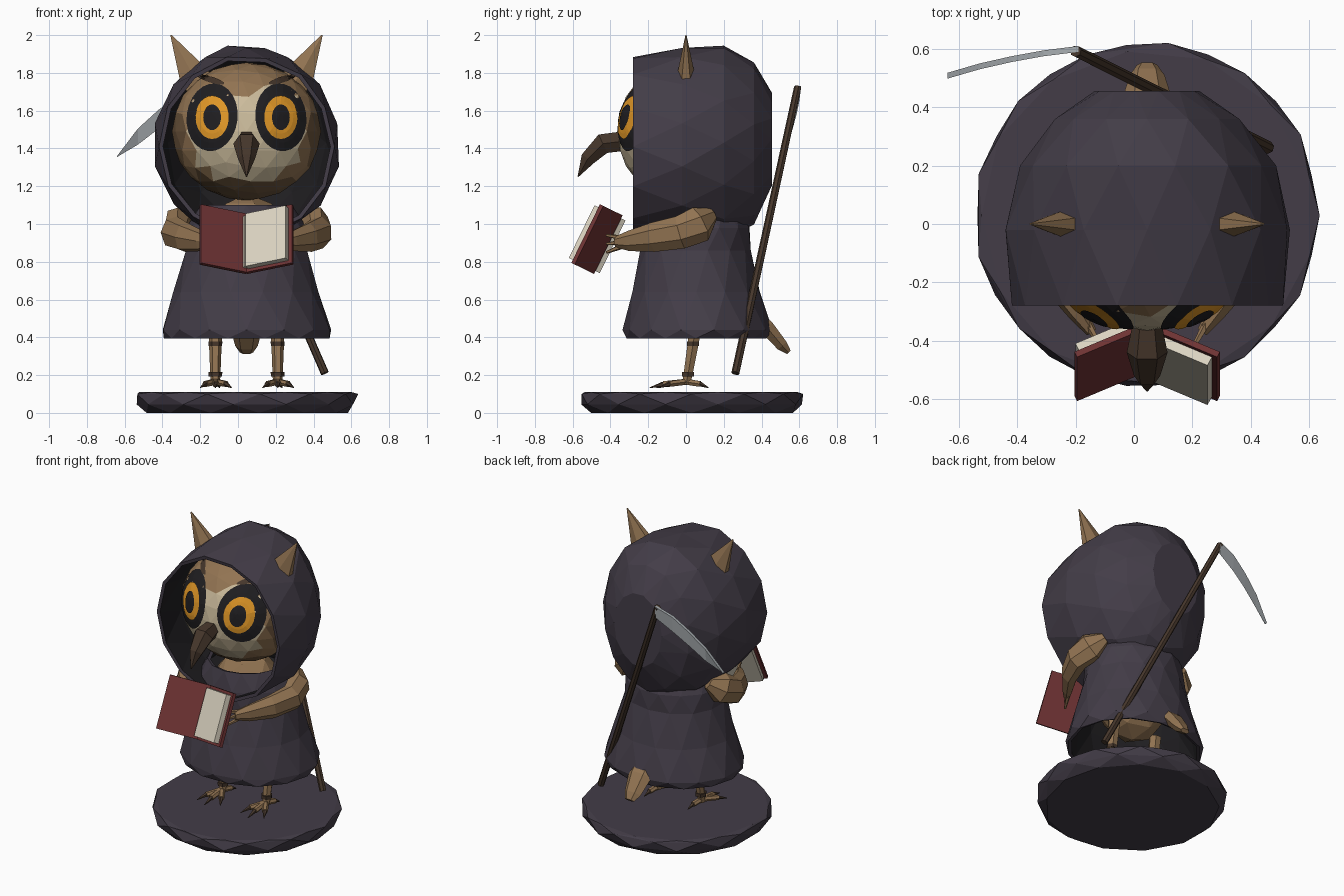
import bpy, bmesh, math, random
from mathutils import Vector, Matrix
from mathutils.bvhtree import BVHTree

random.seed(4)
if "Cube" in bpy.data.objects:
    bpy.data.objects.remove(bpy.data.objects["Cube"])

C = 0.045  # x of the figure's centre line
X, Y, Z = Vector((1, 0, 0)), Vector((0, 1, 0)), Vector((0, 0, 1))


def material(name, r, g, b):
    m = bpy.data.materials.new(name)
    m.use_nodes = True
    m.diffuse_color = (r, g, b, 1)
    m.node_tree.nodes["Principled BSDF"].inputs["Base Color"].default_value = (r, g, b, 1)
    return m


cloth = material("purple grey cloth", .056, .046, .064)
black = material("black", .014, .013, .015)
tan = material("tan feather", .29, .175, .085)
brown = material("mid brown feather", .15, .09, .045)
dark = material("dark brown", .06, .037, .024)
cream = material("cream feather", .6, .5, .33)
orange = material("orange eye", .75, .31, .02)
red = material("red cover", .16, .033, .034)
paper = material("paper", .72, .66, .54)
metal = material("grey metal", .4, .43, .45)


def finish(name, bm, *mats):
    bmesh.ops.recalc_face_normals(bm, faces=bm.faces[:])
    mesh = bpy.data.meshes.new(name)
    bm.to_mesh(mesh)
    bm.free()
    for m in mats:
        mesh.materials.append(m)
    ob = bpy.data.objects.new(name, mesh)
    bpy.context.collection.objects.link(ob)
    return ob


def tube(name, stops, sides, mats, axis=None, caps=(True, True), jitter=0.0):
    """Skin elliptical rings, each given as (centre, side radius, other radius)."""
    bm = bmesh.new()
    centres = [Vector(s[0]) for s in stops]
    rings = []
    for i, (c, ra, rb) in enumerate(stops):
        t = axis or (centres[min(i + 1, len(stops) - 1)] - centres[max(i - 1, 0)]).normalized()
        side = X if abs(t.z) > .9 else t.cross(Z).normalized()
        side = (side - t * side.dot(t)).normalized()
        up = side.cross(t)
        ring = []
        for k in range(sides):
            a = math.tau * (k + .5 * (i % 2) * (jitter > 0)) / sides
            f = 1 + random.uniform(-jitter, jitter)
            ring.append(bm.verts.new(centres[i] + (side * ra * math.cos(a) + up * rb * math.sin(a)) * f))
        rings.append(ring)
    for a, b in zip(rings, rings[1:]):
        odd = rings.index(a) % 2
        for k in range(sides):
            n = (k + 1) % sides
            if not jitter:
                bm.faces.new((a[k], a[n], b[n], b[k]))
            elif odd:
                bm.faces.new((a[k], b[n], b[k]))
                bm.faces.new((a[k], a[n], b[n]))
            else:
                bm.faces.new((a[k], a[n], b[k]))
                bm.faces.new((a[n], b[n], b[k]))
    for ring, cap in ((rings[0], caps[0]), (rings[-1], caps[1])):
        if cap:
            bm.faces.new(ring)
    return finish(name, bm, *mats)


def lined(ob):
    """Give a cloth shell thickness, with the second material inside."""
    mod = ob.modifiers.new("lining", "SOLIDIFY")
    mod.thickness, mod.offset, mod.material_offset = .022, -1, 1


# Round base
tube("base", [((C, .03, z), r, r) for z, r in ((0, .54), (.045, .585), (.1, .59), (.11, .57))],
     13, [cloth], Z, jitter=.01)

# Robe skirt and hood
lined(tube("robe", [((C, y, z), rx, ry) for y, z, rx, ry in (
    (.055, .395, .44, .38), (.06, .44, .455, .395), (.055, .64, .385, .345),
    (.05, .86, .33, .295), (.05, .98, .32, .29), (.04, 1.1, .25, .25))],
    14, [cloth, black], Z, (False, False), .012))
lined(tube("hood", [((C, y, (lo + hi) / 2), rx, (hi - lo) / 2) for y, rx, lo, hi in (
    (-.28, .46, .93, 1.89), (-.02, .495, .91, 1.93), (.2, .44, .91, 1.95),
    (.36, .32, 1.0, 1.86), (.455, .18, 1.2, 1.7))],
    14, [cloth, black], Y, (False, True), .015))

# Body inside the robe
bm = bmesh.new()
bmesh.ops.create_icosphere(bm, subdivisions=2, radius=1,
                           matrix=Matrix.Translation((C, .04, .82)) @ Matrix.Diagonal((.25, .24, .34, 1)))
finish("body", bm, tan)

# Head, coloured by face region
bm = bmesh.new()
bmesh.ops.create_icosphere(bm, subdivisions=3, radius=1,
                           matrix=Matrix.Translation((C, -.02, 1.49)) @ Matrix.Diagonal((.395, .345, .365, 1)))
for f in bm.faces:
    p = f.calc_center_median()
    dx, dz = abs(p.x - C), p.z - 1.49
    if p.y < 0 and (dx / .31) ** 2 + (dz / .27) ** 2 < 1 and not (dz > .13 and dx < (dz - .08) * .6):
        f.material_index = 2
    elif dz < -.24 or (dz < .1 and dx > .34):
        f.material_index = 1
bm.normal_update()
head_tree = BVHTree.FromBMesh(bm)
finish("head", bm, tan, brown, cream)


def face_patch(name, cx, cz, rx, rz, lift, mat, turn=0.0):
    """Thin ellipse laid onto the front of the head."""
    bm = bmesh.new()
    n, rows = 24, []
    for j in range(1, 5):
        row = []
        for k in range(n):
            a = math.tau * k / n
            u, w = rx * j / 4 * math.cos(a), rz * j / 4 * math.sin(a)
            x = cx + u * math.cos(turn) - w * math.sin(turn)
            z = cz + u * math.sin(turn) + w * math.cos(turn)
            hit = head_tree.ray_cast(Vector((x, -2, z)), Y)[0]
            row.append(bm.verts.new((x, (hit.y if hit else -.1) - lift, z)))
        rows.append(row)
    bm.faces.new(rows[0])
    for a, b in zip(rows, rows[1:]):
        for k in range(n):
            m = (k + 1) % n
            bm.faces.new((a[k], a[m], b[m], b[k]))
    ob = finish(name, bm, mat)
    if ob.data.polygons[0].normal.y > 0:
        ob.data.flip_normals()


# Paired parts
for s, tag in ((-1, "right"), (1, "left")):
    def at(dx, y, z):
        return Vector((C + s * dx, y, z))

    ex = C + s * .182
    face_patch(tag + "_eye_patch", ex, 1.565, .135, .18, .006, black, s * .12)
    face_patch(tag + "_iris", ex, 1.565, .088, .115, .012, orange)
    face_patch(tag + "_pupil", ex, 1.565, .047, .068, .018, black)
    face_patch(tag + "_brow", C + s * .19, 1.765, .075, .016, .008, dark, s * .3)

    tube(tag + "_ear", [(at(.2, .0, 1.68), .05, .1), (at(.29, 0, 1.8), .045, .085),
                        (at(.4, 0, 2.0), .003, .004)], 6, [tan])

    tube(tag + "_wing", [(at(.31, .14, 1.05), .03, .04), (at(.36, .07, 1.0), .075, .1),
                         (at(.385, -.03, .955), .07, .09), (at(.33, -.17, .93), .055, .08),
                         (at(.24, -.3, .91), .035, .055), (at(.19, -.37, .905), .02, .03)], 7, [tan])
    for k in (-1, 0, 1):
        tube(tag + "_finger", [(at(.21, -.33, .905 + k * .02), .015, .015),
                               (at(.16, -.42, .895 + k * .045), .008, .008)], 5, [tan])

    # Legs and feet
    tube(tag + "_leg", [(at(.165, .06, .55), .04, .04), (at(.165, .04, .38), .034, .034),
                        (at(.165, .01, .2), .027, .027), (at(.165, .0, .15), .024, .024)], 6, [tan])
    for z in (.365, .205):
        y = .04 - (.38 - z) * .17
        tube(tag + "_leg_band", [(at(.165, y, z - .012), .036, .036),
                                 (at(.165, y, z + .012), .037, .037)], 6, [dark], Z)
    for dx, dy in ((-.07, -.13), (.0, -.16), (.075, -.12), (.02, .1)):
        root = at(.165, 0, .165)
        mid, tip = root + Vector((dx * .75, dy * .75, -.012)), root + Vector((dx * 1.15, dy * 1.2, -.032))
        tube(tag + "_toe", [(root, .02, .018), (mid, .019, .017)], 6, [tan])
        tube(tag + "_claw", [(mid, .015, .014), (tip, .002, .002)], 5, [dark])

# Beak and tail
tube("beak", [((C, -.32, 1.44), .045, .06), ((C, -.44, 1.425), .07, .062),
              ((C, -.52, 1.345), .045, .045), ((C, -.572, 1.25), .003, .003)], 6, [dark])
tube("tail", [((C, .26, .62), .06, .03), ((C, .43, .45), .085, .045),
              ((C, .51, .355), .06, .035), ((C, .545, .32), .035, .015)], 6, [tan])

# Scythe
tube("staff", [((.46, .262, .21), .022, .022), ((.13, .427, .965), .021, .021),
               ((-.2, .592, 1.725), .02, .02)], 7, [dark])
bm = bmesh.new()
rows = []
for x, y, top, low in ((-.19, .6, 1.73, 1.65), (-.31, .585, 1.685, 1.58), (-.42, .565, 1.605, 1.505),
                       (-.53, .54, 1.505, 1.42), (-.64, .508, 1.36, 1.355)):
    rows.append([bm.verts.new((x, y + .01, top)), bm.verts.new((x, y, low)), bm.verts.new((x, y - .01, top))])
for a, b in zip(rows, rows[1:]):
    for k in range(3):
        m = (k + 1) % 3
        bm.faces.new((a[k], a[m], b[m], b[k]))
bm.faces.new(rows[0])
bm.faces.new(rows[-1])
finish("scythe_blade", bm, metal)

# Open book: each half is hinged on the spine, and the whole leans back
spine = Matrix.Translation((C, -.42, .895)) @ Matrix.Rotation(-math.radians(26), 4, "X")


def book_slab(name, s, inset, width, depth, thick, height, mat):
    bm = bmesh.new()
    frame = spine @ Matrix.Rotation(-s * math.radians(25), 4, "Z")
    box = Matrix.Translation((s * (inset + width / 2), depth, 0)) @ Matrix.Diagonal((width, thick, height, 1))
    bmesh.ops.create_cube(bm, size=1, matrix=frame @ box)
    finish(name, bm, mat)


for s, tag in ((-1, "right"), (1, "left")):
    book_slab(tag + "_cover", s, 0, .27, 0, .022, .345, red)
    book_slab(tag + "_pages", s, .015, .235, -s * .028, .036, .31, paper)
book_slab("page_edge", -1, -.005, .03, -.02, .02, .3, paper)
